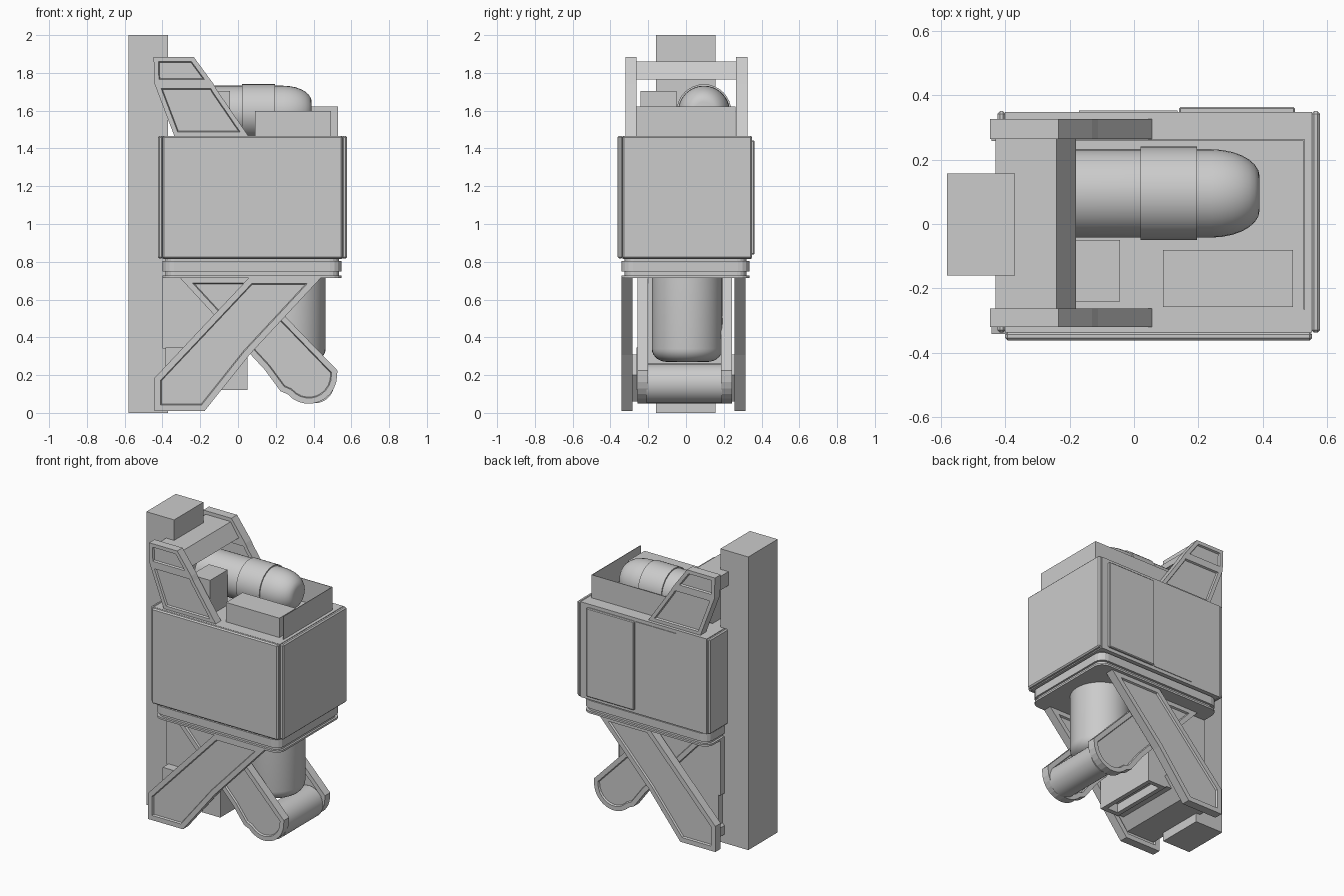
import bpy, bmesh, math
from mathutils import Vector

if "Cube" in bpy.data.objects:
    bpy.data.objects.remove(bpy.data.objects["Cube"])


def finish(bm, name, smooth=False):
    bmesh.ops.recalc_face_normals(bm, faces=bm.faces)
    me = bpy.data.meshes.new(name)
    bm.to_mesh(me)
    bm.free()
    ob = bpy.data.objects.new(name, me)
    bpy.context.collection.objects.link(ob)
    if smooth:
        bpy.ops.object.select_all(action='DESELECT')
        ob.select_set(True)
        bpy.context.view_layer.objects.active = ob
        bpy.ops.object.shade_smooth_by_angle(angle=math.radians(35))
    return ob


def box(name, x0, x1, y0, y1, z0, z1, bevel=0, segs=1, upright_only=False):
    bm = bmesh.new()
    bmesh.ops.create_cube(bm, size=1)
    for v in bm.verts:
        v.co = Vector((x0 + (v.co.x + .5) * (x1 - x0),
                       y0 + (v.co.y + .5) * (y1 - y0),
                       z0 + (v.co.z + .5) * (z1 - z0)))
    if bevel:
        edges = [e for e in bm.edges if not upright_only
                 or abs(e.verts[0].co.z - e.verts[1].co.z) > 1e-4]
        bmesh.ops.bevel(bm, geom=edges, offset=bevel, segments=segs,
                        profile=.5, affect='EDGES')
    return finish(bm, name)


def plate(name, pts, polys, y0, y1, rim=0, depth=.012):
    """Side profile in xz, thickened along y; each polygon gets a sunk panel."""
    bm = bmesh.new()
    a = [bm.verts.new((x, y0, z)) for x, z in pts]
    b = [bm.verts.new((x, y1, z)) for x, z in pts]
    caps = []
    for p in polys:
        caps.append(bm.faces.new([a[i] for i in p]))
        caps.append(bm.faces.new([b[i] for i in reversed(p)]))
    used = [(p[i], p[(i + 1) % len(p)]) for p in polys for i in range(len(p))]
    for i, j in used:
        if (j, i) not in used:
            bm.faces.new((a[j], a[i], b[i], b[j]))
    bmesh.ops.recalc_face_normals(bm, faces=bm.faces)
    if rim:
        bmesh.ops.inset_individual(bm, faces=caps, thickness=rim, use_even_offset=True)
        bmesh.ops.inset_individual(bm, faces=caps, thickness=.005, depth=-depth,
                                   use_even_offset=True)
    return finish(bm, name)


def lathe(name, profile, centre, axis, n=32):
    """Closed solid of revolution from (radius, height) pairs."""
    bm = bmesh.new()
    rings = []
    for r, h in profile:
        ring = []
        for k in range(n):
            t = 2 * math.pi * k / n
            c, s = r * math.cos(t), r * math.sin(t)
            off = {'x': (h, c, s), 'y': (c, h, s), 'z': (c, s, h)}[axis]
            ring.append(bm.verts.new(Vector(centre) + Vector(off)))
        rings.append(ring)
    for p, q in zip(rings, rings[1:]):
        for k in range(n):
            m = (k + 1) % n
            bm.faces.new((p[k], p[m], q[m], q[k]))
    bm.faces.new(rings[0])
    bm.faces.new(rings[-1])
    return finish(bm, name, True)


def dome(r, h, dr, dh, n=7):
    """Quarter-ellipse shoulder ending in a flat tip at height h."""
    return [(r - dr + dr * math.cos(t), h - dh + dh * math.sin(t))
            for t in (math.pi / 2 * i / n for i in range(n + 1))]


# Rear post
box("post", -.58, -.37, -.16, .157, 0, 2)

# Cabinet core with separate bevelled cladding panels
box("cabinet_core", -.40, .552, -.337, .348, .815, 1.465)
box("front_panel", -.40, .553, -.362, -.335, .817, 1.467, .008)
box("right_panel", .55, .578, -.337, .35, .817, 1.467, .008)
box("left_panel", -.424, -.398, -.337, .35, .817, 1.467, .008)
box("back_door", .14, .50, .34, .363, .838, 1.442, .005)
box("back_door_fixed", -.17, .135, .34, .352, .838, 1.442)

# Stepped base under the cabinet
box("base_neck", -.385, .535, -.325, .32, .725, .82, .05, 4, True)
box("base_flange", -.40, .548, -.341, .336, .748, .803, .06, 4, True)
box("base_plate", -.40, .548, -.341, .336, .715, .728, .06, 4, True)

# Outer leg pair
outer = [(-.442, .01), (-.177, .01), (.06, .307), (.442, .718), (.06, .718), (-.442, .185)]
for side, y0, y1 in (("front", -.341, -.283), ("back", .257, .315)):
    plate("outer_leg_" + side, outer, [range(6)], y0, y1, .032)
plate("leg_crossbeam", [(-.40, .06), (-.19, .06), (-.08, .2), (-.2, .31), (-.40, .12)],
      [range(5)], -.29, .26)

# Inner leg pair with rounded foot
inner = [(-.31, .718), (.14, .23), (.225, .115)]
inner += [(.375 + .15 * math.cos(t), .20 + .152 * math.sin(t))
          for t in (math.radians(-138 + 138 * i / 10) for i in range(11))]
inner += [(.526, .225), (.05, .718)]
for side, y0, y1 in (("front", -.257, -.2), ("back", .186, .243)):
    plate("inner_leg_" + side, inner, [range(len(inner))], y0, y1, .03)
lathe("foot_roller", [(.105, -.21), (.105, .19)], (.405, .156, 0)[:1] + (0, .156), 'y')

# Hanging tank
lathe("hanging_tank", [(.187, -.74)] + dome(.187, -.27, .08, .07),
      (.277, .006, 0), 'z', 40).name = "hanging_tank"
tank = bpy.data.objects["hanging_tank"]
for v in tank.data.vertices:
    v.co.z = -v.co.z
tank.data.flip_normals()

# Boxes under the cabinet, carried by the post
box("under_box_upper", -.40, .05, -.20, .20, .34, .72)
box("under_box_lower", -.385, -.09, -.262, .20, .13, .347)
box("under_tray_block", -.09, .05, -.262, .20, .18, .347)
for nm, x0, x1, y0, y1 in (("front", -.09, .05, -.262, -.23), ("back", -.09, .05, .17, .20),
                           ("left", -.09, -.06, -.23, .17), ("right", .02, .05, -.23, .17)):
    box("under_tray_rim_" + nm, x0, x1, y0, y1, .12, .18)

# Top brackets with two sunk panels each, and their crossbar
bracket = [(-.336, 1.463), (.057, 1.463), (-.112, 1.71), (-.13, 1.742),
           (-.442, 1.742), (-.447, 1.885), (-.235, 1.885)]
for side, y0, y1 in (("front", -.32, -.262), ("back", .264, .326)):
    plate("top_bracket_" + side, bracket, [(0, 1, 2, 3, 4), (4, 3, 6, 5)], y0, y1, .024)
box("bracket_crossbar", -.43, -.24, -.265, .267, 1.765, 1.86)
plate("bracket_crossbar_slope", [(-.24, 1.765), (-.18, 1.765), (-.24, 1.86)], [range(3)],
      -.265, .267)

# Motor lying on top, with clamp band
mc = (0, .095, 1.595)
lathe("motor_body", [(.137, -.3)] + dome(.137, .39, .085, .15), mc, 'x')
lathe("motor_band", [(.145, .02), (.145, .195)], mc, 'x')

# Boxes and thin guard walls on top
box("top_box_low", .09, .493, -.257, -.08, 1.46, 1.597)
box("top_box_tall", -.185, -.043, -.24, -.05, 1.46, 1.705)
box("guard_wall_right", .526, .53, -.265, .262, 1.46, 1.622)
box("guard_wall_back", -.25, .53, .258, .262, 1.46, 1.622)
